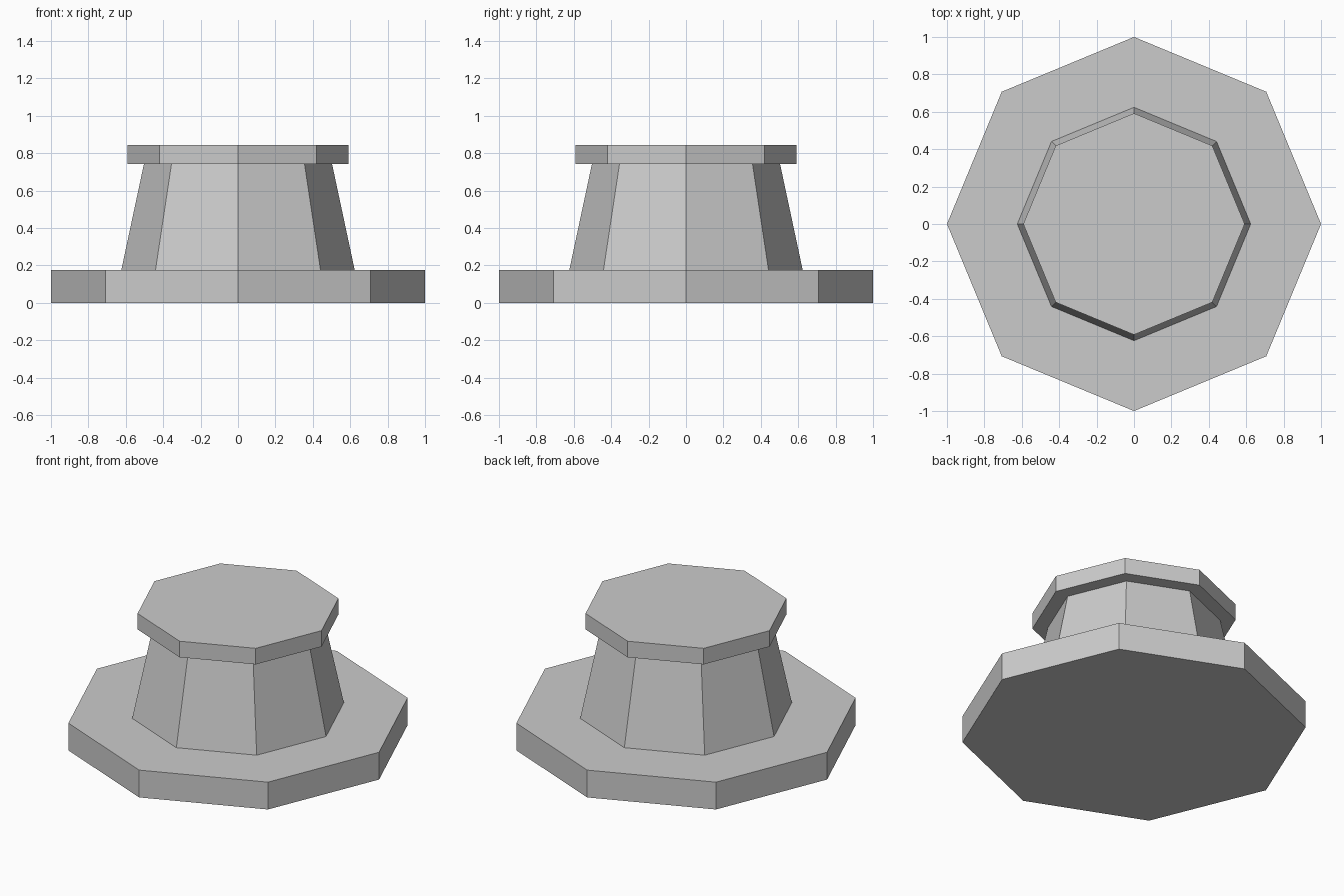
import bpy

cube = bpy.data.objects.get("Cube")
if cube:
    bpy.data.objects.remove(cube, do_unlink=True)

SIDES = 8

# One plain grey for every part
grey = bpy.data.materials.new("light_grey")
grey.use_nodes = True
colour = (0.6, 0.6, 0.6, 1.0)
grey.diffuse_color = colour
grey.node_tree.nodes["Principled BSDF"].inputs["Base Color"].default_value = colour


def octagon_part(name, bottom_radius, top_radius, z_low, z_high):
    """Flat-sided octagonal block with corners on the x and y axes."""
    bpy.ops.mesh.primitive_cone_add(
        vertices=SIDES, radius1=bottom_radius, radius2=top_radius,
        depth=z_high - z_low, location=(0, 0, (z_low + z_high) / 2))
    part = bpy.context.object
    part.name = name
    part.data.name = name
    part.data.materials.append(grey)
    return part


# Wide foot plate, tapered column and overhanging cap
octagon_part("base_plate", 1.0, 1.0, 0.0, 0.175)
octagon_part("tapered_column", 0.624, 0.503, 0.175, 0.742)
octagon_part("top_cap", 0.592, 0.592, 0.742, 0.845)
